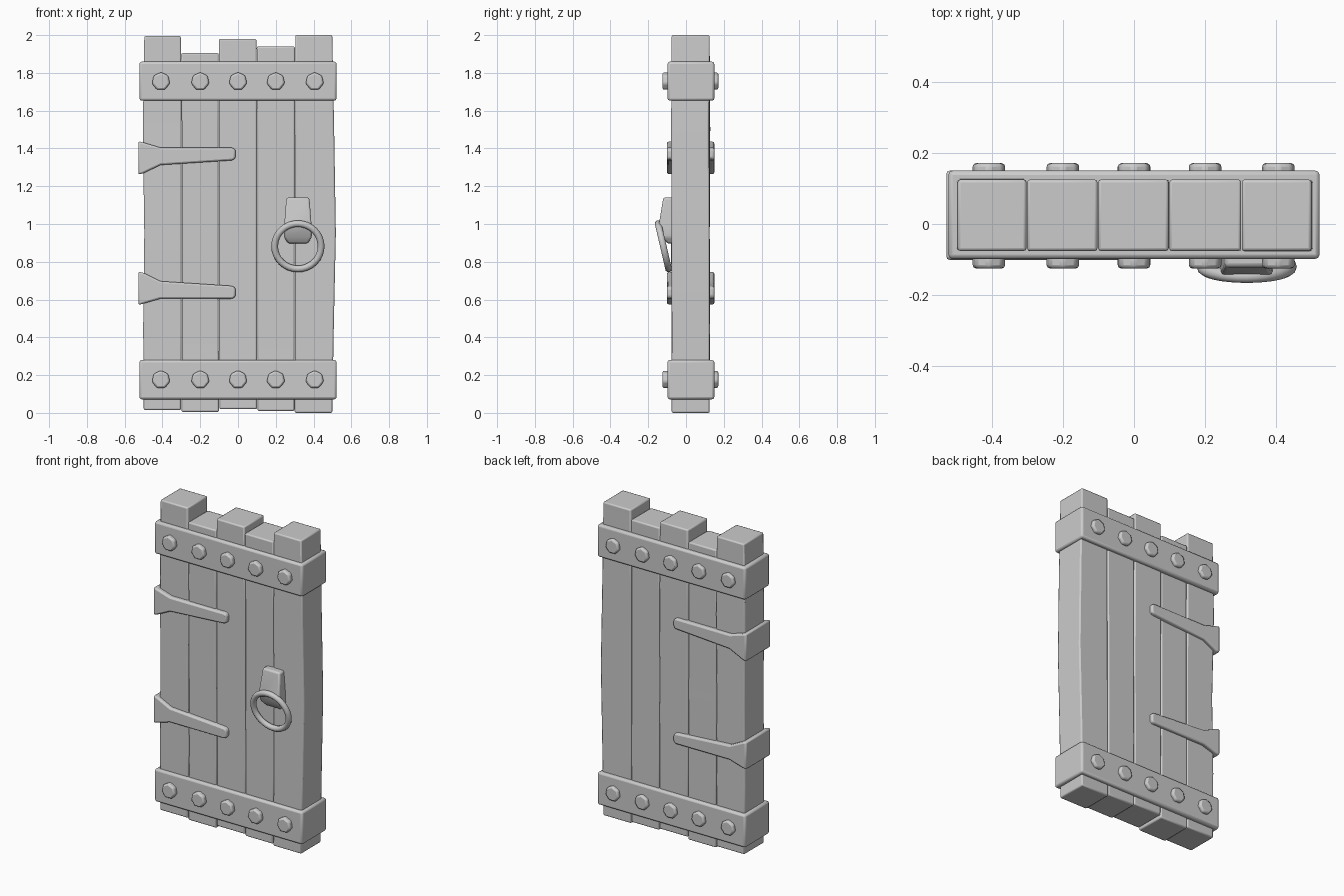
import bpy, bmesh, math, random
from mathutils import Matrix, Vector

if "Cube" in bpy.data.objects:
    bpy.data.objects.remove(bpy.data.objects["Cube"])

random.seed(4)
YC = 0.026  # mid-depth of the door slab


def finish(name, bm, bevel=0.0, segs=2, smooth=35):
    bmesh.ops.recalc_face_normals(bm, faces=bm.faces)
    me = bpy.data.meshes.new(name)
    bm.to_mesh(me)
    bm.free()
    ob = bpy.data.objects.new(name, me)
    bpy.context.collection.objects.link(ob)
    if bevel:
        m = ob.modifiers.new("bevel", 'BEVEL')
        m.width, m.segments = bevel, segs
        m.limit_method, m.angle_limit = 'ANGLE', math.radians(25)
    bpy.ops.object.select_all(action='DESELECT')
    bpy.context.view_layer.objects.active = ob
    ob.select_set(True)
    bpy.ops.object.shade_smooth_by_angle(angle=math.radians(smooth))
    return ob


def loft(rings):
    """Closed solid through a list of equal-length point loops."""
    bm = bmesh.new()
    vs = [[bm.verts.new(p) for p in r] for r in rings]
    n = len(vs[0])
    for a, b in zip(vs, vs[1:]):
        for i in range(n):
            bm.faces.new((a[i], a[(i + 1) % n], b[(i + 1) % n], b[i]))
    bm.faces.new(vs[0][::-1])
    bm.faces.new(vs[-1])
    return bm


def rect(x0, x1, y0, y1, z):
    return [(x0, y0, z), (x1, y0, z), (x1, y1, z), (x0, y1, z)]


# Planks: uneven lengths, slightly warped along the height
ends = [(0.015, 1.995), (0.005, 1.905), (0.02, 1.98), (0.01, 1.94), (0.0, 2.0)]
seams = [[-0.5 + 0.2 * i + random.uniform(-0.003, 0.003) for _ in range(5)] for i in range(6)]
seams[0] = [-0.5, -0.503, -0.497, -0.505, -0.497]
seams[5] = [0.5, 0.508, 0.519, 0.51, 0.5]
for i, (z0, z1) in enumerate(ends):
    rings = []
    for k, z in enumerate((z0, 0.45, 0.95, 1.5, z1)):
        dy = 0 if k in (0, 4) else random.uniform(-0.004, 0.004)
        rings.append(rect(seams[i][k] + 0.001, seams[i + 1][k] - 0.001, -0.076 + dy, 0.125 + dy, z))
    finish(f"plank_{i + 1}", loft(rings), 0.008)

# Cross bands wrapping the door, with bolts on both faces
for label, z0, z1, zb in (("top", 1.653, 1.859, 1.755), ("bottom", 0.072, 0.28, 0.176)):
    finish(f"{label}_band", loft([rect(-0.522, 0.522, -0.098, 0.15, z) for z in (z0, z1)]), 0.012)
    for i, x in enumerate((-0.408, -0.2, 0, 0.2, 0.406)):
        for face, y in (("front", -0.1), ("back", 0.146)):
            bm = bmesh.new()
            rot = Matrix.Rotation(math.pi / 2, 4, 'X') @ Matrix.Rotation(0.9 * i, 4, 'Z')
            bmesh.ops.create_cone(bm, cap_ends=True, segments=7, radius1=0.049, radius2=0.049,
                                  depth=0.05, matrix=Matrix.Translation((x, y, zb)) @ rot)
            finish(f"{label}_bolt_{face}_{i + 1}", bm, 0.01)

# Hinges: flared strap profile, running through the slab to wrap the hinge side
for label, zc, tip in (("upper", 1.35, 0.021), ("lower", 0.66, -0.022)):
    neck = tip * 0.4
    prof = [(-0.528, -0.088), (-0.502, -0.082), (-0.41, neck - 0.046), (-0.028, tip - 0.034),
            (-0.013, tip - 0.022), (-0.013, tip + 0.022), (-0.028, tip + 0.034),
            (-0.41, neck + 0.046), (-0.502, 0.082), (-0.528, 0.088)]
    bm = loft([[(x, y, zc + z) for x, z in prof] for y in (-0.101, 0.15)])
    finish(f"{label}_hinge", bm, 0.01)

# Handle plate: wedge that thickens downwards, then tapers in underneath
plate = [(0.897, 0.052, -0.1), (0.93, 0.074, -0.125), (0.985, 0.073, -0.146), (1.14, 0.061, -0.12)]
finish("handle_plate", loft([rect(0.317 - w, 0.317 + w, y, -0.06, z) for z, w, y in plate]), 0.01)

# Ring pull, hanging at a slight tilt
bm = bmesh.new()
N, M, R, r = 32, 10, 0.123, 0.018
grid = [[bm.verts.new(((R + r * math.cos(b)) * math.cos(a), r * math.sin(b), (R + r * math.cos(b)) * math.sin(a)))
         for b in (2 * math.pi * j / M for j in range(M))]
        for a in (2 * math.pi * i / N for i in range(N))]
for i in range(N):
    for j in range(M):
        p, q = grid[i], grid[(i + 1) % N]
        bm.faces.new((p[j], q[j], q[(j + 1) % M], p[(j + 1) % M]))
tilt = Matrix.Translation((0.317, -0.12, 0.882)) @ Matrix.Rotation(math.radians(13), 4, 'X')
bm.transform(tilt)
finish("ring_pull", bm, smooth=60)
